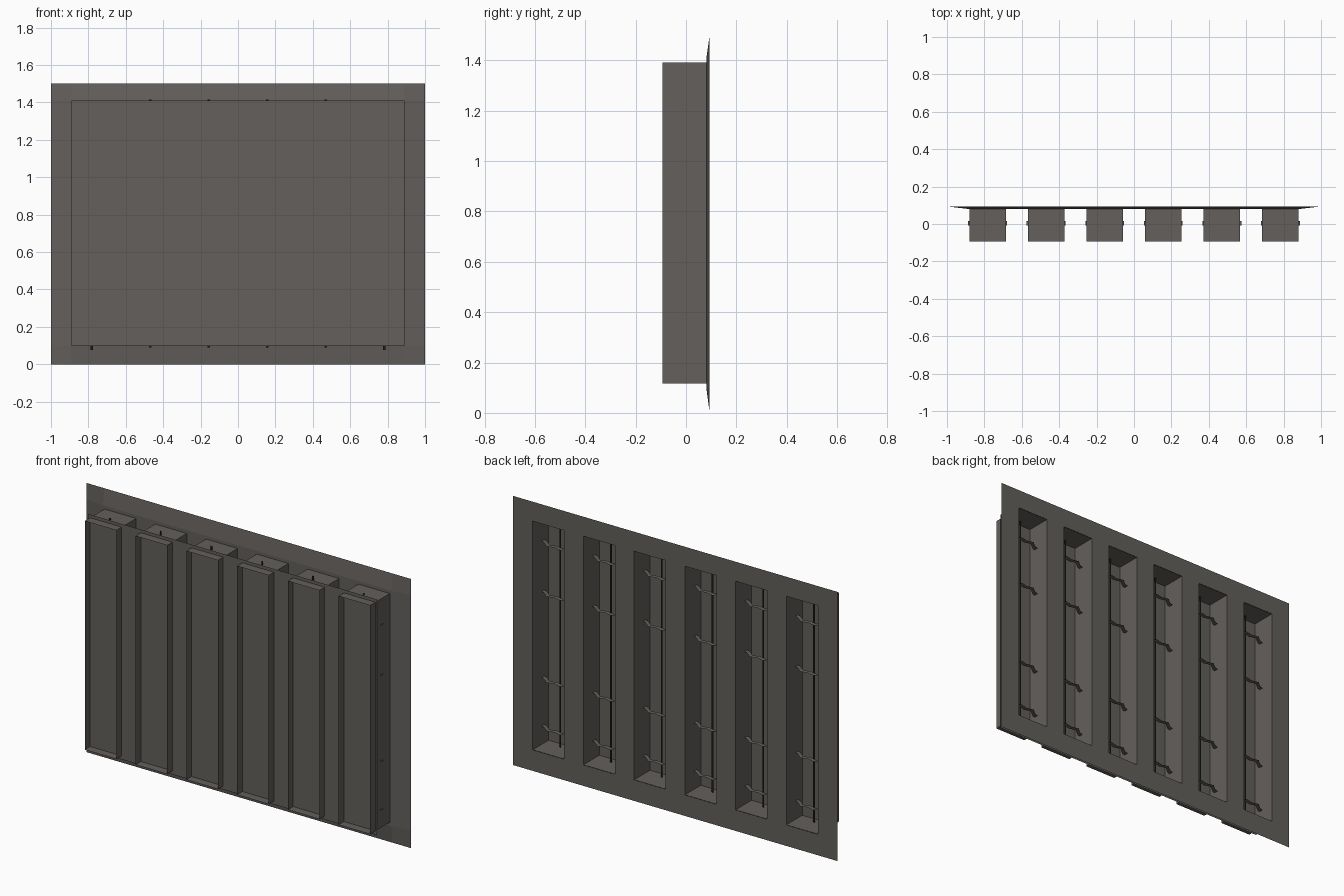
import bpy, bmesh

cube = bpy.data.objects.get("Cube")
if cube:
    bpy.data.objects.remove(cube, do_unlink=True)


def material(name, rgb, rough):
    m = bpy.data.materials.new(name)
    m.use_nodes = True
    m.diffuse_color = (*rgb, 1)
    bsdf = next(n for n in m.node_tree.nodes if n.type == "BSDF_PRINCIPLED")
    bsdf.inputs["Base Color"].default_value = (*rgb, 1)
    bsdf.inputs["Roughness"].default_value = rough
    return m


GREY = material("warm_grey", (0.125, 0.115, 0.106), 0.8)
BLACK = material("black_steel", (0.012, 0.012, 0.012), 0.6)

BACK, FRONT = 0.094, -0.093      # channel depth
SHEET = -0.046                   # depth of the facing sheet
LOW, HIGH = 0.117, 1.392         # channel height
HALF = 0.0975                    # channel half width
EDGE, SHEET_LOW, SHEET_HIGH = 0.89, 0.097, 1.41
PITCH = 0.313
CENTRES = [(i - 2.5) * PITCH for i in range(6)]


def finish(bm, name, mat):
    mesh = bpy.data.meshes.new(name)
    bm.to_mesh(mesh)
    bm.free()
    mesh.materials.append(mat)
    obj = bpy.data.objects.new(name, mesh)
    bpy.context.scene.collection.objects.link(obj)


def upright_sheet(name, x0, x1, y, z0, z1, mat):
    """Thin flat sheet facing the front."""
    bm = bmesh.new()
    corners = [(x0, y, z0), (x1, y, z0), (x1, y, z1), (x0, y, z1)]
    bm.faces.new([bm.verts.new(c) for c in corners])
    finish(bm, name, mat)


def channel(name, cx):
    """Thin rectangular tube, open at the front and the back."""
    bm = bmesh.new()
    corners = [(cx - HALF, LOW), (cx + HALF, LOW), (cx + HALF, HIGH), (cx - HALF, HIGH)]
    front = [bm.verts.new((x, FRONT, z)) for x, z in corners]
    back = [bm.verts.new((x, BACK, z)) for x, z in corners]
    for i in range(4):
        j = (i + 1) % 4
        bm.faces.new((front[j], front[i], back[i], back[j]))
    finish(bm, name, GREY)


def tie_strap(name, cx, z):
    """Flat horizontal strap that bows around the upright rod."""
    half_path = [(0.104, 0.004), (0.082, 0.008), (0.06, 0.024), (0.042, 0.04), (0.02, 0.036)]
    path = [(-x, y) for x, y in half_path] + [(0, 0.03)] + half_path[::-1]
    bm = bmesh.new()
    rails = [[bm.verts.new((cx + x, y + s * 0.012, z)) for x, y in path] for s in (-1, 1)]
    for i in range(len(path) - 1):
        bm.faces.new((rails[0][i], rails[0][i + 1], rails[1][i + 1], rails[1][i]))
    finish(bm, name, GREY)


# Back panel: a slotted slab whose border thins towards the rim
xs = [-1, -EDGE] + [c + s * HALF for c in CENTRES for s in (-1, 1)] + [EDGE, 1]
zs = [0, SHEET_LOW, LOW, HIGH, SHEET_HIGH, 1.5]
bm = bmesh.new()
for back in (False, True):
    grid = {}
    for i, x in enumerate(xs):
        for k, z in enumerate(zs):
            rim = i in (0, len(xs) - 1) or k in (0, len(zs) - 1)
            y = 0.095 if back else (0.094 if rim else 0.081)
            grid[i, k] = bm.verts.new((x, y, z))
    for i in range(len(xs) - 1):
        for k in range(len(zs) - 1):
            slot = k == 2 and i >= 2 and i % 2 == 0 and i < len(xs) - 2
            if not slot:
                loop = [grid[i, k], grid[i + 1, k], grid[i + 1, k + 1], grid[i, k + 1]]
                bm.faces.new(loop[::-1] if back else loop)
# join flat neighbours so only real creases remain
bmesh.ops.dissolve_limit(bm, angle_limit=0.01, verts=bm.verts, edges=bm.edges)
finish(bm, "back_panel", GREY)

# Facing sheet that crosses all channels
upright_sheet("facing_sheet", -EDGE, EDGE, SHEET, SHEET_LOW, SHEET_HIGH, GREY)

for n, cx in enumerate(CENTRES, 1):
    channel(f"channel_{n}", cx)

    # Flat upright rod; the outer two sit lower
    drop = 0.014 if n in (1, 6) else 0
    upright_sheet(f"upright_rod_{n}", cx - 0.006, cx + 0.006, -0.01,
                  0.09 - drop, 1.415 - drop, BLACK)

    # Four ties per channel
    for k, z in enumerate((0.22, 0.49, 0.97, 1.25), 1):
        tie_strap(f"tie_strap_{n}_{k}", cx, z)
